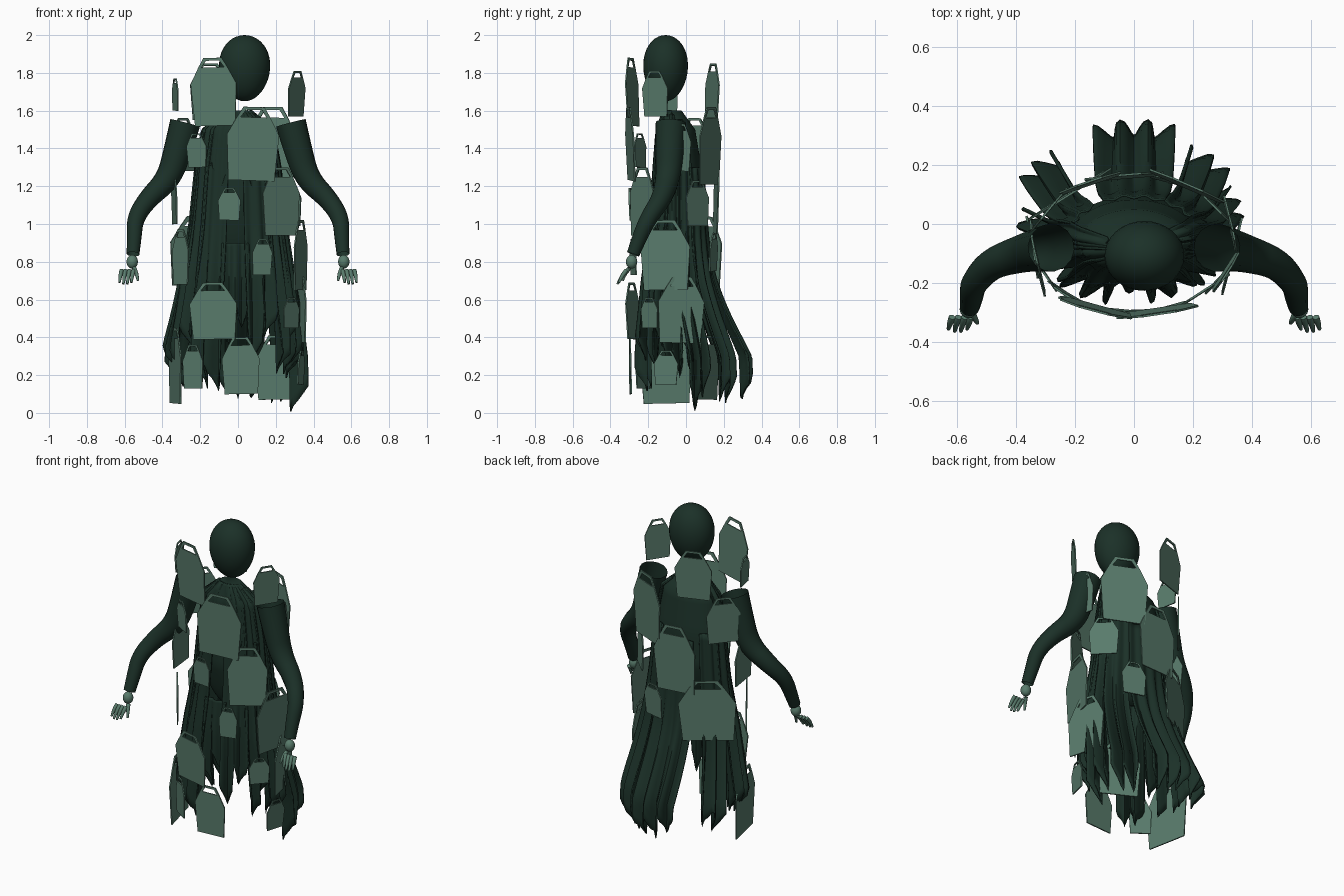
import bpy, bmesh, math, random
from math import sin, cos, pi, radians
from mathutils import Vector, Matrix

random.seed(4)
if "Cube" in bpy.data.objects:
    bpy.data.objects.remove(bpy.data.objects["Cube"], do_unlink=True)


def material(name, color):
    mat = bpy.data.materials.new(name)
    mat.use_nodes = True
    mat.diffuse_color = color
    mat.node_tree.nodes["Principled BSDF"].inputs["Base Color"].default_value = color
    return mat


dark = material("dark green cloth", (0.011, 0.03, 0.021, 1))
pale = material("grey green", (0.1, 0.2, 0.15, 1))


def add_object(name, data, mat):
    obj = bpy.data.objects.new(name, data)
    bpy.context.collection.objects.link(obj)
    data.materials.append(mat)
    return obj


def add_mesh(name, bm, mat, smooth=True, thickness=0):
    mesh = bpy.data.meshes.new(name)
    bmesh.ops.recalc_face_normals(bm, faces=bm.faces)
    bm.to_mesh(mesh)
    bm.free()
    obj = add_object(name, mesh, mat)
    if smooth:
        bpy.ops.object.select_all(action="DESELECT")
        obj.select_set(True)
        bpy.context.view_layer.objects.active = obj
        bpy.ops.object.shade_smooth_by_angle(angle=radians(50))
    if thickness:
        mod = obj.modifiers.new("thickness", "SOLIDIFY")
        mod.thickness = thickness
        mod.offset = 0
    return obj


def grid(rows, closed=False):
    """Skin rows of points into quads."""
    bm = bmesh.new()
    verts = [[bm.verts.new(p) for p in row] for row in rows]
    for r0, r1 in zip(verts, verts[1:]):
        n = len(r0)
        for i in range(n if closed else n - 1):
            j = (i + 1) % n
            bm.faces.new((r0[i], r0[j], r1[j], r1[i]))
    if closed:
        bm.faces.new(verts[0])
        bm.faces.new(verts[-1])
    return bm


def ball(name, loc, size, mat, narrow=0):
    bm = bmesh.new()
    bmesh.ops.create_uvsphere(bm, u_segments=32, v_segments=20, radius=1)
    for v in bm.verts:
        k = 1 + narrow * v.co.z
        v.co = Vector((v.co.x * k * size[0], v.co.y * k * size[1], v.co.z * size[2])) + Vector(loc)
    return add_mesh(name, bm, mat)


def tube(name, points, mat, side=1, caps=True):
    curve = bpy.data.curves.new(name, "CURVE")
    curve.dimensions = "3D"
    curve.bevel_depth = 1
    curve.bevel_resolution = 5
    curve.use_fill_caps = caps
    spline = curve.splines.new("NURBS")
    spline.points.add(len(points) - 1)
    for p, (x, y, z, r) in zip(spline.points, points):
        p.co = (x * side, y, z, 1)
        p.radius = r
    spline.order_u = 3
    spline.use_endpoint_u = True
    return add_object(name, curve, mat)


# Body outline: height, half width, half depth, centre y
LEVELS = [(1.6, .07, .05, -.07), (1.5, .185, .105, -.05), (1.3, .22, .13, -.04),
          (1.0, .25, .15, -.04), (.7, .28, .17, -.05), (.4, .30, .19, -.04), (-.1, .31, .2, -.03)]


def body_point(z, angle, scale=1):
    for hi, lo in zip(LEVELS, LEVELS[1:]):
        if z >= lo[0]:
            break
    t = (hi[0] - z) / (hi[0] - lo[0])
    rx, ry, cy = (hi[i] + (lo[i] - hi[i]) * t for i in (1, 2, 3))
    return Vector((rx * scale * cos(angle), cy + ry * scale * sin(angle), z))


# Head and inner body
ball("head", (.035, -.108, 1.825), (.135, .118, .175), dark, narrow=.08)
torso_rows = []
for i in range(25):
    z = 1.6 - i / 24 * .8
    shrink = .94 * math.sqrt(max(.001, min(1, (z - .8) / .3)))
    torso_rows.append([body_point(z, 2 * pi * k / 40, shrink) for k in range(40)])
add_mesh("torso", grid(torso_rows, closed=True), dark)


# Pleated cloak panels whose hems hang in torn points
def panel(name, a0, a1, top, hem, sweep, ragged=.14, folds=2):
    cols, steps = folds * 8, 26
    tips = [hem + ragged * random.random() for f in range(folds)]
    tips[random.randrange(folds)] = hem
    hems = [tips[min(c // 8, folds - 1)] + ragged * abs(c % 8 - 4) / 4 + random.uniform(0, .02)
            for c in range(cols + 1)]
    rows = []
    for s in range(steps + 1):
        row = []
        for c in range(cols + 1):
            u = c / cols
            z = top + (hems[c] - top) * s / steps
            drop = max(0, min(1, (1.0 - z) / .7))
            spread = .5 + (u - .5) * (1.05 - .15 * drop)
            angle = radians(a0 + (a1 - a0) * spread)
            fold = 1 + (.035 + .12 * drop) * cos(2 * pi * folds * u)
            p = body_point(z, angle, fold)
            row.append(p + Vector(sweep).to_3d() * drop ** 2)
        rows.append(row)
    add_mesh(name, grid(rows), dark, thickness=.008)


PANELS = [
    ("cloak_back_tail", 64, 116, 1.25, .06, (0, .165), .12, 3),
    ("cloak_back_right_tail", 128, 162, 1.3, .13, (-.06, .12)),
    ("cloak_back_left_tail", 28, 62, 1.3, .04, (.02, .11)),
    ("cloak_left_tail", -2, 30, 1.55, 0, (.02, .06)),
    ("cloak_right_side", 160, 198, 1.58, .2, (-.06, .03)),
    ("cloak_right_front", 194, 226, 1.6, .18, (-.03, -.01)),
    ("cloak_front_right", 222, 256, 1.6, .1, (0, -.02)),
    ("cloak_front_left", 278, 312, 1.6, .26, (0, -.02)),
    ("cloak_left_front", 308, 336, 1.6, .2, (.02, 0)),
    ("cloak_left_side", 332, 362, 1.58, .18, (0, .02)),
]
for spec in PANELS:
    panel(*spec)
panel("cloak_collar", 190, 350, 1.6, 1.15, (0, 0), ragged=.1, folds=7)
panel("cloak_front_centre", 252, 282, .9, .34, (0, .03))

# Open-topped sleeves and hands
ARM = [(.28, -.08, 1.535, .081), (.315, -.085, 1.4, .076), (.365, -.095, 1.24, .066),
       (.48, -.13, 1.13, .053), (.545, -.2, 1.03, .045), (.55, -.25, .92, .039), (.556, -.28, .84, .034)]
for side, label in ((1, "left"), (-1, "right")):
    tube(label + "_sleeve", ARM, dark, side, caps=False)
    ball(label + "_wrist", (.56 * side, -.288, .8), (.03, .03, .036), pale)
    for f in range(4):
        x = .553 + f * .021
        reach = .008 * (f in (1, 2))
        tube(f"{label}_finger_{f + 1}", [(x, -.315, .755, .011), (x + .006, -.335, .735, .012),
             (x + .012, -.355 - reach, .69 - reach, .006)], pale, side)
    tube(label + "_thumb", [(.55, -.3, .765, .012), (.535, -.325, .74, .011), (.53, -.335, .7, .006)], pale, side)


# Floating tag plates: clipped shoulders and an open handle on top
def plate(name, degrees, low, high, width):
    a = radians(degrees)
    height = high - low
    bm = bmesh.new()

    def face(points):
        bm.faces.new([bm.verts.new((x * width, 0, z * height)) for x, z in points])

    face([(-.44, 0), (.44, 0), (.5, .62), (.32, .86), (-.32, .86), (-.5, .62)])
    for m in (-1, 1):
        face([(m * .32, .86), (m * .25, .86), (m * .15, .96), (m * .2, 1)])
    face([(-.2, 1), (-.15, .96), (.15, .96), (.2, 1)])
    bmesh.ops.remove_doubles(bm, verts=bm.verts, dist=.0001)
    obj = add_mesh(name, bm, pale, smooth=False, thickness=.007)
    facing = math.atan2(sin(a) / .235, cos(a) / .34) + pi / 2
    lean = Matrix.Rotation(radians(random.uniform(-1, 3)), 4, "X")
    roll = Matrix.Rotation(radians(random.uniform(-2, 2)), 4, "Y")
    spot = Matrix.Translation((.335 * cos(a), -.068 + .225 * sin(a), low))
    obj.matrix_world = spot @ Matrix.Rotation(facing, 4, "Z") @ lean @ roll


# Each plate: bearing, bottom, top, width
PLATES = {
    "front": [(249, 1.52, 1.88, .25), (282, 1.23, 1.62, .28), (313, .94, 1.3, .23), (230, 1.3, 1.48, .12),
              (262, 1.02, 1.19, .12), (292, .73, .92, .11), (248, .39, .69, .26), (273, .1, .4, .2),
              (205, .68, .97, .15), (225, .13, .36, .13)],
    "right": [(189, .05, .45, .28), (189, 1.6, 1.77, .13), (150, 1.28, 1.56, .2), (185, 1, 1.27, .2)],
    "left": [(336, 1.57, 1.81, .16), (8, 1.28, 1.53, .12), (350, .65, 1.02, .27), (35, .99, 1.23, .17),
             (9, .37, .72, .25), (327, .45, .61, .12), (350, .15, .33, .13)],
    "back": [(116, 1.55, 1.85, .22), (58, 1.21, 1.62, .28), (97, .95, 1.36, .27),
             (69, .75, .95, .15), (132, .67, 1.04, .33), (52, .07, .41, .25)],
}
for region, plates in PLATES.items():
    for i, spec in enumerate(plates):
        plate(f"{region}_plate_{i + 1}", *spec)
